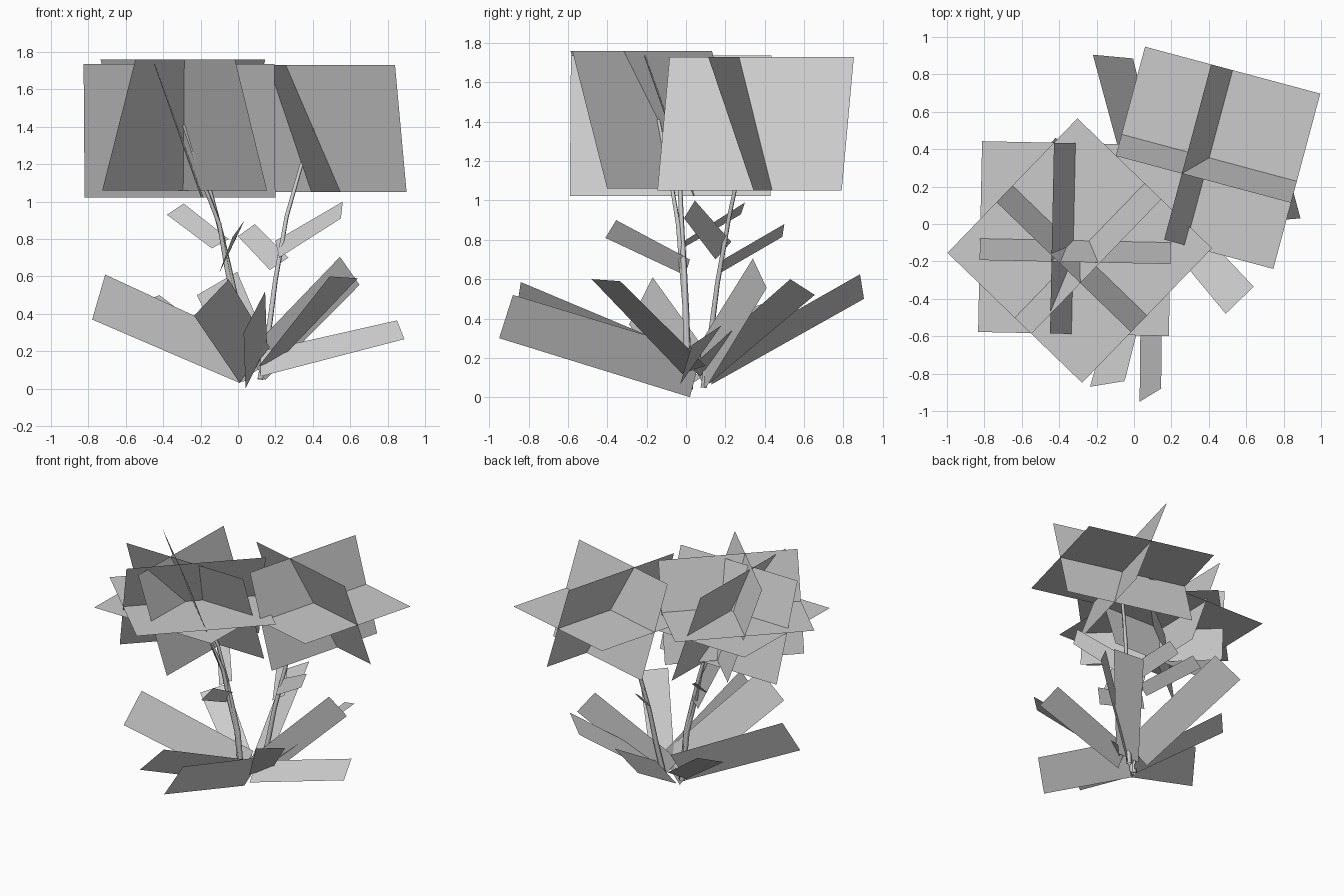
import bpy
from mathutils import Matrix, Vector


def add_mesh(name, verts, faces):
    me = bpy.data.meshes.new(name)
    me.from_pydata([tuple(v) for v in verts], [], faces)
    me.update()
    ob = bpy.data.objects.new(name, me)
    bpy.context.collection.objects.link(ob)
    return ob


def leaf(name, tip_a, tip_b, base_b, base_a):
    """Flat leaf card given by its tip edge and base edge."""
    return add_mesh(name, [tip_a, tip_b, base_b, base_a], [(0, 1, 2, 3)])


def flower_head(name, centre, size, turn):
    """One level card and two crossed, leaning cards."""
    h = size / 2
    lean, rise = 0.123 * size, 0.35 * size
    local = [(-h, -h, 0), (h, -h, 0), (h, h, 0), (-h, h, 0),
             (-lean, -h, rise), (-lean, h, rise), (lean, h, -rise), (lean, -h, -rise),
             (-h, -lean, rise), (h, -lean, rise), (h, lean, -rise), (-h, lean, -rise)]
    rot = Matrix.Rotation(turn * 3.14159265 / 180, 3, 'Z')
    verts = [rot @ Vector(p) + Vector(centre) for p in local]
    return add_mesh(name, verts, [(0, 1, 2, 3), (4, 5, 6, 7), (8, 9, 10, 11)])


def stem(name, points):
    """Thin four-sided tapering tube."""
    cu = bpy.data.curves.new(name, 'CURVE')
    cu.dimensions = '3D'
    cu.bevel_depth = 0.02
    cu.bevel_resolution = 0
    sp = cu.splines.new('POLY')
    sp.points.add(len(points) - 1)
    for i, p in enumerate(points):
        sp.points[i].co = (*p, 1)
        sp.points[i].radius = 1 - 0.5 * i / (len(points) - 1)
    ob = bpy.data.objects.new(name, cu)
    bpy.context.collection.objects.link(ob)
    return ob


# Flower heads
flower_head("flower_head_left", (-0.313, -0.078, 1.38), 1.02, -1.2)
flower_head("flower_head_front", (-0.29, -0.142, 1.41), 1.0, 46)
flower_head("flower_head_right", (0.402, 0.354, 1.39), 0.97, -15)

# Stems
stem("stem_left", [(0.03, 0.01, 0.04), (0.0, 0.0, 0.42), (-0.05, -0.01, 0.65),
                   (-0.09, -0.02, 0.83), (-0.15, -0.03, 1.06), (-0.31, -0.08, 1.38)])
stem("stem_front", [(0.02, 0.02, 0.04), (-0.01, 0.0, 0.42), (-0.06, -0.02, 0.65),
                    (-0.10, -0.04, 0.88), (-0.17, -0.07, 1.06), (-0.29, -0.14, 1.41)])
stem("stem_right", [(0.12, 0.09, 0.05), (0.17, 0.13, 0.35), (0.20, 0.16, 0.58),
                    (0.26, 0.22, 0.92), (0.34, 0.28, 1.2), (0.40, 0.35, 1.39)])

# Small leaves on the stems, each as tip edge then base edge
stem_leaves = [
    [(0.035, -0.355, 0.90), (-0.03, -0.41, 0.81), (-0.10, -0.005, 0.62), (-0.06, 0.02, 0.70)],
    [(-0.29, 0.30, 0.99), (-0.38, 0.28, 0.93), (-0.14, -0.03, 0.75), (-0.05, 0.0, 0.80)],
    [(0.56, 0.045, 1.0), (0.55, -0.01, 0.91), (0.22, 0.15, 0.70), (0.20, 0.23, 0.79)],
    [(0.09, 0.50, 0.88), (0.0, 0.49, 0.815), (0.17, 0.18, 0.635), (0.27, 0.19, 0.70)],
]
for i, c in enumerate(stem_leaves):
    leaf(f"stem_leaf_{i + 1}", *c)

# Large leaves fanning out from the base
base_leaves = [
    [(0.145, -0.88, 0.52), (0.03, -0.95, 0.30), (0.04, 0.02, 0.0), (0.155, 0.08, 0.23)],
    [(-0.05, -0.84, 0.585), (-0.235, -0.87, 0.39), (0.01, 0.0, 0.03), (0.17, 0.03, 0.22)],
    [(-0.71, -0.17, 0.61), (-0.78, -0.29, 0.37), (0.01, -0.02, 0.03), (0.07, 0.09, 0.25)],
    [(-0.42, 0.46, 0.50), (-0.55, 0.32, 0.45), (0.0, 0.0, 0.05), (0.08, 0.11, 0.12)],
    [(-0.005, 0.885, 0.625), (-0.22, 0.905, 0.50), (-0.01, 0.13, 0.065), (0.18, 0.12, 0.19)],
    [(0.63, 0.53, 0.60), (0.46, 0.655, 0.52), (0.06, 0.12, 0.07), (0.18, 0.02, 0.15)],
    [(0.545, 0.34, 0.705), (0.65, 0.41, 0.555), (0.145, 0.10, 0.045), (0.05, 0.02, 0.19)],
    [(0.85, 0.18, 0.365), (0.89, 0.03, 0.265), (0.12, -0.03, 0.065), (0.12, 0.06, 0.20)],
    [(0.49, -0.48, 0.60), (0.64, -0.335, 0.59), (0.23, 0.10, 0.16), (0.11, -0.02, 0.12)],
]
for i, c in enumerate(base_leaves):
    leaf(f"base_leaf_{i + 1}", *c)
